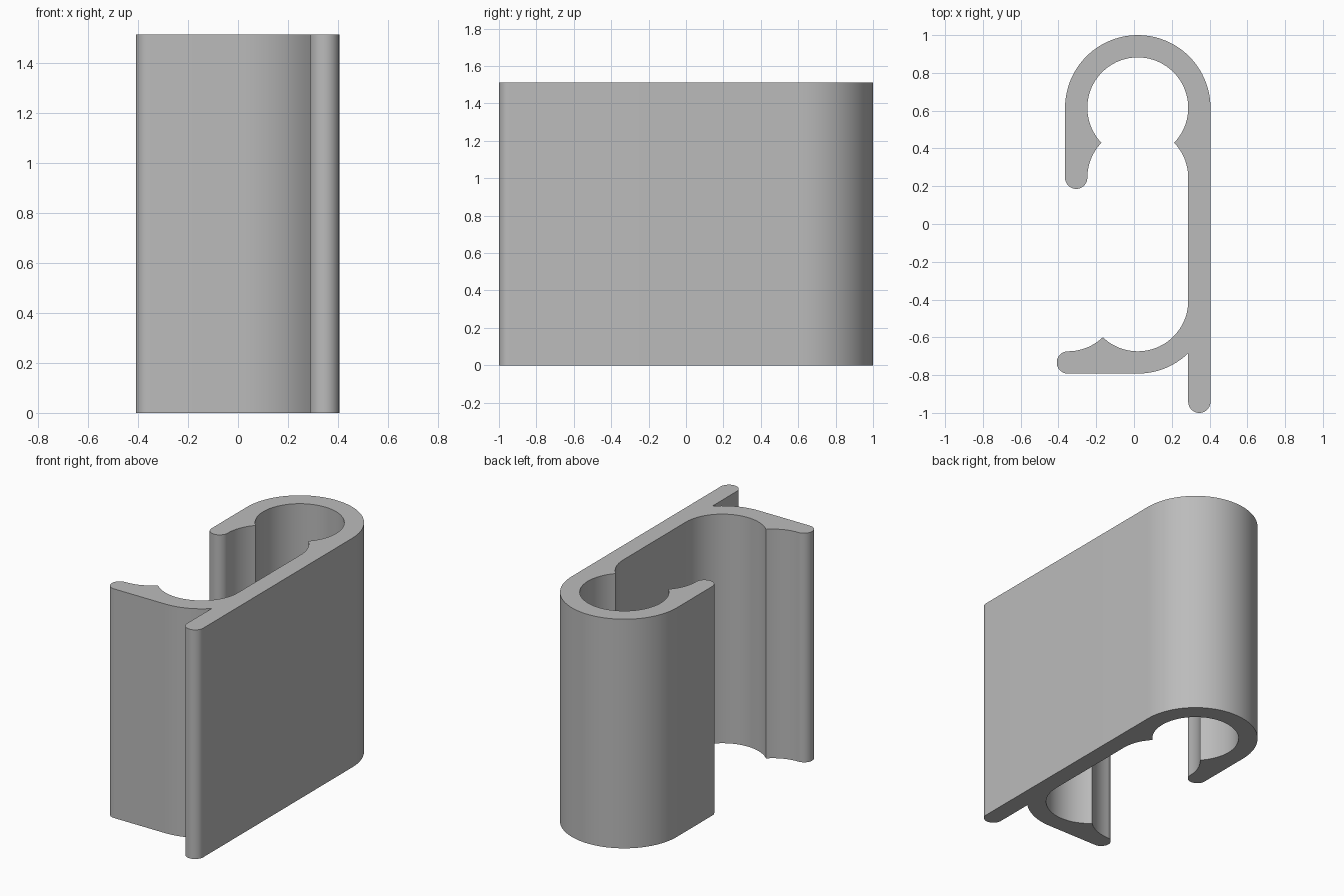
import bpy, bmesh
from math import cos, sin, radians, acos, asin, degrees

if "Cube" in bpy.data.objects:
    bpy.data.objects.remove(bpy.data.objects["Cube"])

HEIGHT = 1.513
OUTER, INNER = 0.385, 0.267       # radii of the rounded channel
WALL = OUTER - INNER
TIP = WALL / 2                    # radius of the rounded lips
CX = 0.02                         # centre line of the channel
BACK_Y, NECK_Y, FRONT_Y = 0.615, 0.245, -0.407
LIP_X = -0.35
NOTCH = degrees(asin((BACK_Y - NECK_Y) / 2 / INNER))
JOIN = degrees(acos(INNER / OUTER))


def arc(x, y, radius, start, end):
    """Points along an arc, about one every four degrees."""
    n = max(4, round(abs(end - start) / 4))
    angles = [radians(start + (end - start) * i / n) for i in range(n + 1)]
    return [(x + radius * cos(a), y + radius * sin(a)) for a in angles]


# Closed cross-section, walked counter-clockwise from the end of the long wall
profile = []
for piece in (
    arc(CX + INNER + TIP, -1 + TIP, TIP, 180, 360),             # long wall end
    arc(CX, BACK_Y, OUTER, 0, 180),                             # outer back bend
    arc(CX - INNER - TIP, NECK_Y, TIP, 180, 360),               # short lip end
    arc(CX, NECK_Y, INNER, 180, 180 - NOTCH),                   # short lip flare
    arc(CX, BACK_Y, INNER, 180 + NOTCH, -NOTCH),                # round socket
    arc(CX, NECK_Y, INNER, NOTCH, 0),                           # long wall flare
    arc(CX, FRONT_Y, INNER, 0, -90 - (90 - (90 - NOTCH)) ),     # inner front bend
    arc(LIP_X, FRONT_Y, INNER, -90 + NOTCH, -90),               # front lip flare
    arc(LIP_X, FRONT_Y - INNER - TIP, TIP, 90, 270),            # front lip end
    arc(CX, FRONT_Y, OUTER, -90, -JOIN),                        # outer front bend
):
    for p in piece:
        if not profile or abs(p[0] - profile[-1][0]) + abs(p[1] - profile[-1][1]) > 0.003:
            profile.append(p)

# Extrude the section upwards
bm = bmesh.new()
base = bm.faces.new([bm.verts.new((x, y, 0)) for x, y in profile])
top = bmesh.ops.extrude_face_region(bm, geom=[base], use_keep_orig=True)
bmesh.ops.translate(bm, vec=(0, 0, HEIGHT),
                    verts=[g for g in top["geom"] if isinstance(g, bmesh.types.BMVert)])
bmesh.ops.recalc_face_normals(bm, faces=bm.faces)
mesh = bpy.data.meshes.new("clip_profile")
bm.to_mesh(mesh)
bm.free()

# Plain grey material
grey = bpy.data.materials.new("light grey")
grey.use_nodes = True
colour = (0.5, 0.5, 0.5, 1)
grey.diffuse_color = colour
grey.node_tree.nodes["Principled BSDF"].inputs["Base Color"].default_value = colour
mesh.materials.append(grey)

clip = bpy.data.objects.new("clip_profile", mesh)
bpy.context.collection.objects.link(clip)
bpy.context.view_layer.objects.active = clip
clip.select_set(True)
bpy.ops.object.shade_smooth_by_angle(angle=radians(30))
